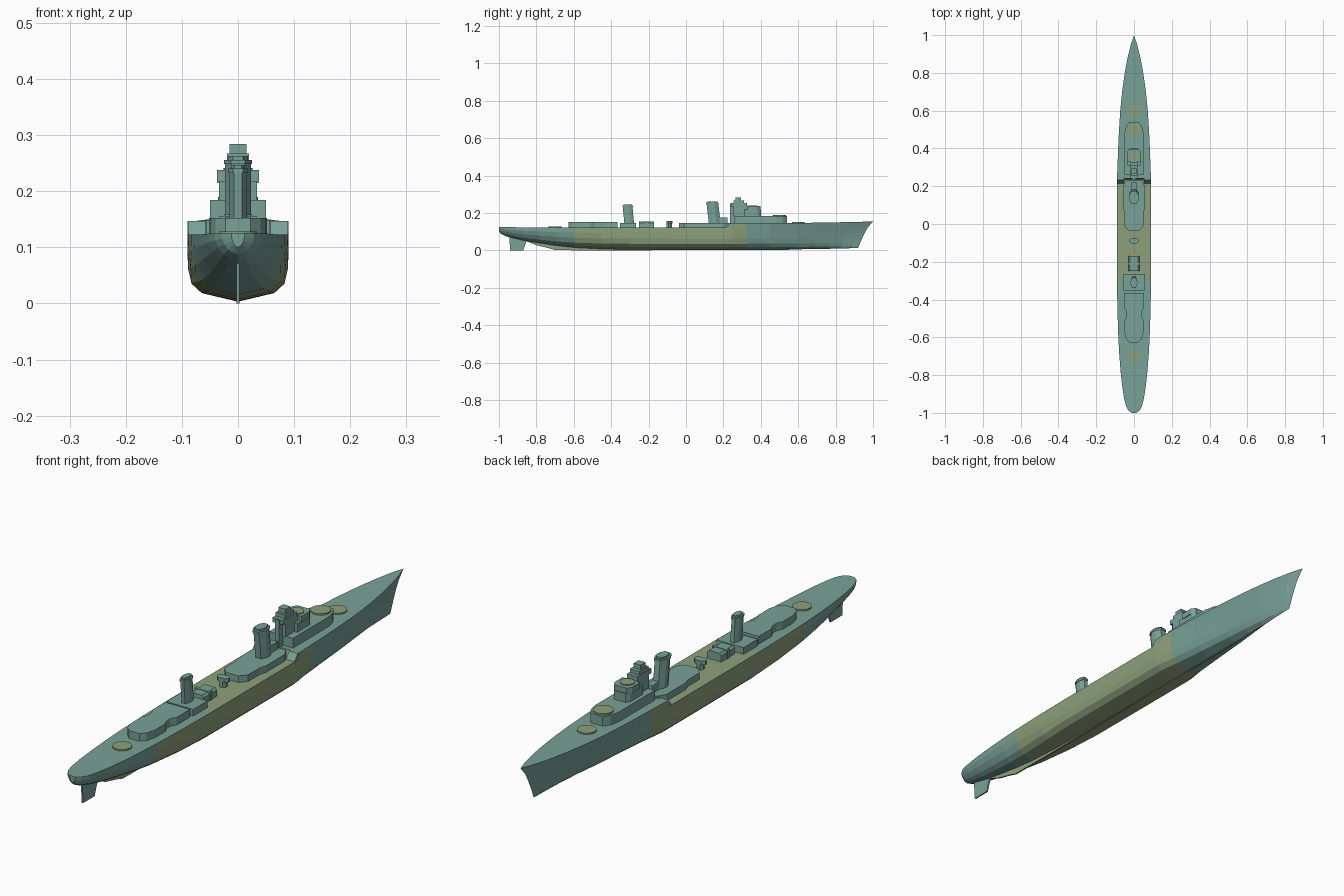
import bpy, bmesh, math

if "Cube" in bpy.data.objects:
    bpy.data.objects.remove(bpy.data.objects["Cube"])

def mat(name, c):
    m = bpy.data.materials.new(name)
    m.diffuse_color = (*c, 1)
    m.use_nodes = True
    m.node_tree.nodes["Principled BSDF"].inputs["Base Color"].default_value = m.diffuse_color
    return m

TEAL = mat("teal_paint", (0.19, 0.36, 0.31))
OLIVE = mat("olive_paint", (0.27, 0.35, 0.20))

def finish(name, bm, *mats):
    bmesh.ops.remove_doubles(bm, verts=bm.verts, dist=1e-5)
    bmesh.ops.recalc_face_normals(bm, faces=bm.faces)
    me = bpy.data.meshes.new(name)
    bm.to_mesh(me)
    bm.free()
    for m in mats:
        me.materials.append(m)
    ob = bpy.data.objects.new(name, me)
    bpy.context.collection.objects.link(ob)
    return ob

# Prism from a half outline of (half width, y), mirrored in x; optional rake and taper
def prism(name, half, z0, z1, m=TEAL, rake=0.0, taper=1.0):
    bm = bmesh.new()
    full = half + [(-x, y) for x, y in reversed(half)]
    lo = [bm.verts.new((x, y, z0)) for x, y in full]
    hi = [bm.verts.new((x * taper, y + rake, z1)) for x, y in full]
    n = len(full)
    bm.faces.new(lo)
    bm.faces.new(hi)
    for i in range(n):
        j = (i + 1) % n
        bm.faces.new((lo[i], lo[j], hi[j], hi[i]))
    return finish(name, bm, m)

def box(name, hw, y0, y1, z0, z1, m=TEAL, **k):
    return prism(name, [(hw, y0), (hw, y1)], z0, z1, m, **k)

def octa(name, hw, y0, y1, z0, z1, m=TEAL, c=0.35, **k):
    d = (y1 - y0) * c
    return prism(name, [(hw * .5, y0), (hw, y0 + d), (hw, y1 - d), (hw * .5, y1)], z0, z1, m, **k)

def disc(name, r, y, z0, z1, m=OLIVE):
    a = [math.pi * (i + .5) / 16 for i in range(16)]
    return prism(name, [(r * math.sin(t), y - r * math.cos(t)) for t in a], z0, z1, m)

# Thin plate in the centre plane from (y, z) points
def plate(name, pts, t, m):
    bm = bmesh.new()
    a = [bm.verts.new((-t, y, z)) for y, z in pts]
    b = [bm.verts.new((t, y, z)) for y, z in pts]
    bm.faces.new(a)
    bm.faces.new(b)
    for i in range(len(pts)):
        j = (i + 1) % len(pts)
        bm.faces.new((a[i], a[j], b[j], b[i]))
    return finish(name, bm, m)

# Hull stations: y, deck half width, keel z
ST = [(-1, .012, .1), (-.988, .029, .088), (-.965, .042, .077), (-.93, .051, .067),
      (-.87, .061, .053), (-.78, .071, .038), (-.69, .078, .025), (-.6, .083, .015),
      (-.45, .088, .007), (-.3, .09, .004), (0, .09, .003), (.235, .09, .003),
      (.242, .09, .003), (.32, .087, .004), (.45, .082, .005), (.6, .073, .006),
      (.7, .063, .008), (.8, .049, .009), (.88, .034, .011), (.95, .017, .012), (1, .0, .013)]
# Section shapes from gunwale to keel: (width fraction, height fraction)
STERN = [(1, 1), (.98, .75), (.84, .48), (.6, .22), (.34, .08), (0, 0)]
MID = [(1, 1), (1, .75), (.99, .5), (.92, .27), (.72, .13), (0, 0)]
BOW = [(.84, 1), (.66, .75), (.5, .5), (.36, .27), (.22, .1), (0, 0)]

def blend(y):
    if y < 0:
        t = min(1, max(0, (-y - .35) / .55))
        other = STERN
    else:
        t = min(1, max(0, (y - .24) / .66))
        t = t ** .8
        other = BOW
    return [(a[0] * (1 - t) + b[0] * t, a[1] * (1 - t) + b[1] * t) for a, b in zip(MID, other)]

bm = bmesh.new()
rows = []
for y, w, zk in ST:
    main = .122 + .003 * max(0, (-y - .8) / .2)
    top = main + .0005 if y < .24 else .147 + .008 * max(0, (y - .55) / .45) ** 1.5
    rake = .08 * max(0, (y - .55) / .45) ** 1.5
    pts = [(w, top)] + [(w * fx, zk + (main - zk) * fz) for fx, fz in blend(y)]
    side = []
    for x, z in pts:
        f = (top - z) / (top - zk)
        side.append((x, y - rake * f ** .7, z))
    side = [(0, y, top)] + side
    rows.append([[bm.verts.new((s * x, yy, z)) for x, yy, z in side] for s in (1, -1)])
for a, b in zip(rows, rows[1:]):
    for s in (0, 1):
        for k in range(7):
            f = bm.faces.new((a[s][k], a[s][k + 1], b[s][k + 1], b[s][k]))
            c = f.calc_center_median()
            lim = (-.32, .24) if k == 0 else (-.61, .325)
            f.material_index = int(lim[0] < c.y < lim[1])
for s in (0, 1):
    bm.faces.new(rows[0][s])
bmesh.ops.dissolve_degenerate(bm, dist=1e-6, edges=bm.edges)
finish("hull", bm, TEAL, OLIVE)

# Underwater fittings
plate("rudder", [(-.945, .075), (-.94, 0), (-.87, 0), (-.86, .03), (-.85, .055)], .003, TEAL)
plate("keel_skeg", [(-.86, .052), (-.8, .028), (-.74, .014), (-.7, .002), (-.5, 0),
                    (.6, .004), (.6, .01), (-.5, .012), (-.7, .03)], .003, OLIVE)

# Gun rings
disc("forward_gun_ring", .034, .6, .145, .153)
disc("raised_gun_ring", .036, .5, .147, .19)
disc("aft_gun_ring", .034, -.7, .12, .128)

# Forward deckhouse and bridge
prism("forward_deckhouse", [(.05, .26), (.05, .48), (.042, .515), (.025, .54)], .145, .184)
box("bridge_lower", .022, .255, .33, .184, .235)
prism("bridge_front", [(.034, .31), (.034, .385), (.024, .4)], .184, .218)
prism("bridge_wings", [(.037, .33), (.037, .38), (.026, .397)], .215, .238)
disc("bridge_platform", .026, .355, .236, .241)
box("bridge_upper", .022, .24, .325, .235, .253)
box("director_base", .02, .255, .31, .253, .267)
box("director", .015, .265, .295, .267, .284)
box("bridge_rear_post", .009, .235, .26, .147, .25)

# Forecastle break wings
for s in (1, -1):
    bm = bmesh.new()
    bmesh.ops.create_cube(bm, size=1)
    for v in bm.verts:
        v.co = (s * (.071 + v.co.x * .036), .228 + v.co.y * .03, .134 + v.co.z * .026)
        if v.co.y < .22 and v.co.z > .13:
            v.co.y += .02
    finish("break_wing", bm, TEAL)

# Midship deckhouse, forward funnel
prism("midship_deckhouse", [(.028, -.037), (.05, -.01), (.05, .06), (.058, .085),
                            (.058, .2), (.04, .232)], .12, .148)
octa("forward_funnel", .023, .122, .185, .147, .25, rake=-.012)
octa("forward_funnel_cap", .025, .106, .175, .248, .256)
octa("forward_funnel_top", .018, .114, .168, .256, .263)
box("funnel_front_house", .013, .178, .222, .147, .177)

# Midship pedestal
octa("pedestal", .014, -.103, -.075, .12, .143)
octa("pedestal_head", .025, -.103, -.073, .143, .158)

# Rounded locker
bm = bmesh.new()
prof = [(.03, .12), (.03, .146), (.022, .154), (-.022, .154), (-.03, .146), (-.03, .12)]
ends = [[bm.verts.new((x, y, z)) for x, z in prof] for y in (-.25, -.17)]
for e in ends:
    bm.faces.new(e)
for i in range(6):
    j = (i + 1) % 6
    bm.faces.new((ends[0][i], ends[0][j], ends[1][j], ends[1][i]))
finish("rounded_locker", bm, TEAL)
box("locker_band", .033, -.216, -.204, .12, .156)

# Aft funnel and deckhouses
box("aft_funnel_house", .057, -.352, -.266, .12, .148)
octa("aft_funnel", .015, -.33, -.278, .147, .234, rake=-.008)
octa("aft_funnel_cap", .018, -.34, -.284, .232, .24)
octa("aft_funnel_top", .012, -.334, -.29, .24, .247)
prism("aft_deckhouse", [(.022, -.628), (.04, -.61), (.05, -.575), (.05, -.51), (.04, -.49),
                        (.04, -.465), (.052, -.445), (.052, -.365)], .12, .152)
